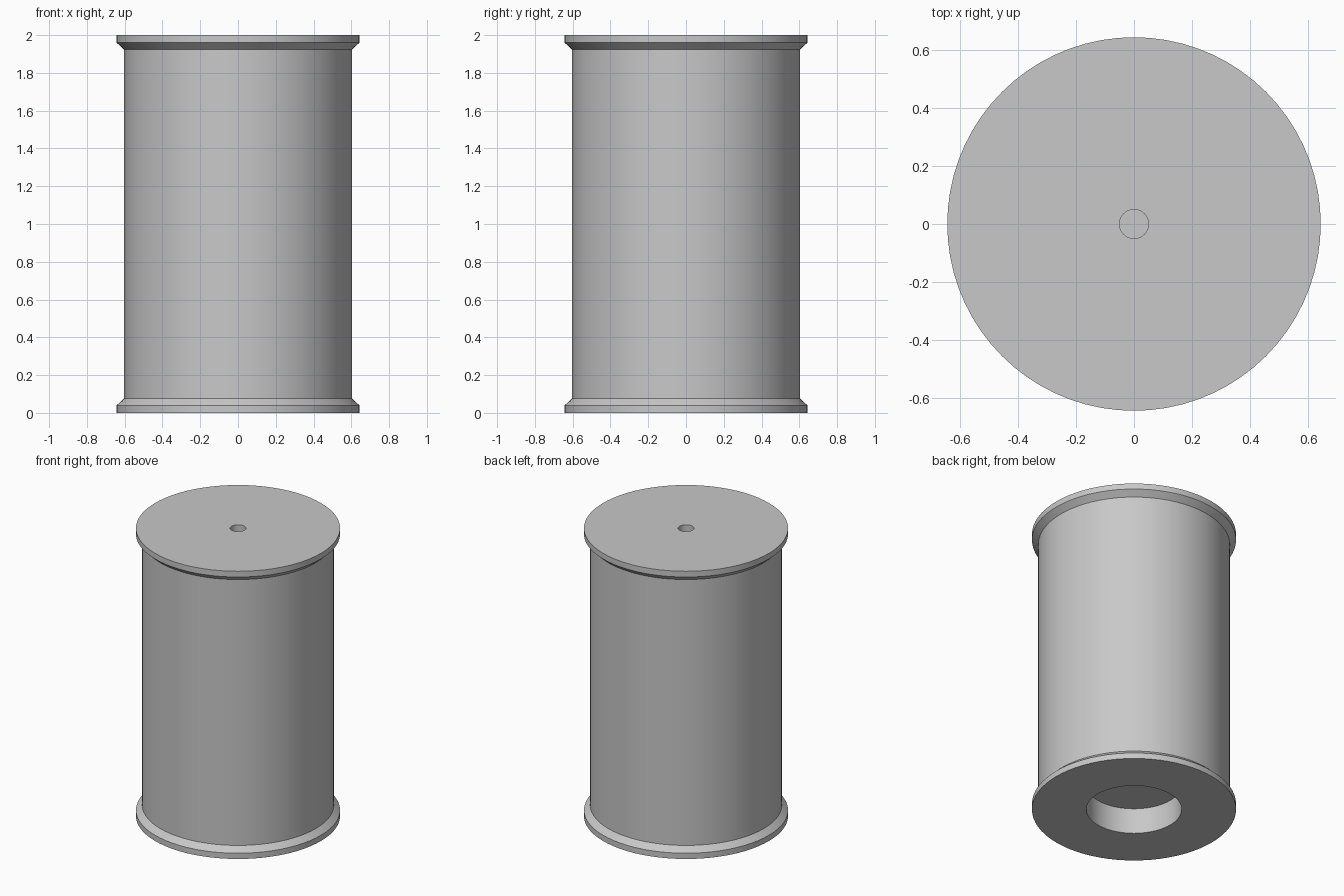
import bpy, bmesh, math

cube = bpy.data.objects.get("Cube")
if cube:
    bpy.data.objects.remove(cube, do_unlink=True)

SEGMENTS = 72
HEIGHT = 2.0
FLANGE_R, BODY_R = 0.643, 0.604
RIM, TAPER = 0.04, 0.076          # flange rim height, end of its slope
BORE_R, BORE_DEPTH = 0.3, 0.178   # wide recess underneath
PIN_R, PIN_DEPTH = 0.05, 0.178    # small hole in the top

grey = bpy.data.materials.new("plain grey")
grey.use_nodes = True
grey.diffuse_color = (0.58, 0.58, 0.58, 1)
grey.node_tree.nodes["Principled BSDF"].inputs["Base Color"].default_value = grey.diffuse_color


def lathe(name, profile):
    """Revolve a (radius, height) profile about z into a smooth solid."""
    bm = bmesh.new()
    verts = [bm.verts.new((r, 0, z)) for r, z in profile]
    edges = [bm.edges.new(pair) for pair in zip(verts, verts[1:])]
    bmesh.ops.spin(bm, geom=verts + edges, cent=(0, 0, 0), axis=(0, 0, 1),
                   angle=math.tau, steps=SEGMENTS, use_merge=True)
    bmesh.ops.remove_doubles(bm, verts=bm.verts, dist=1e-5)
    bmesh.ops.recalc_face_normals(bm, faces=bm.faces)
    mesh = bpy.data.meshes.new(name)
    bm.to_mesh(mesh)
    bm.free()
    mesh.materials.append(grey)
    obj = bpy.data.objects.new(name, mesh)
    bpy.context.collection.objects.link(obj)
    bpy.ops.object.select_all(action="DESELECT")
    obj.select_set(True)
    bpy.context.view_layer.objects.active = obj
    bpy.ops.object.shade_smooth_by_angle(angle=math.radians(30))
    return obj


# One flange outline, mirrored for the top end
flange = [(FLANGE_R, 0), (FLANGE_R, RIM), (BODY_R, TAPER)]
top_flange = [(r, HEIGHT - z) for r, z in reversed(flange)]

# Recess, bottom flange, barrel, top flange, pin hole
recess = [(0, BORE_DEPTH), (BORE_R, BORE_DEPTH), (BORE_R, 0)]
pin_hole = [(PIN_R, HEIGHT), (PIN_R, HEIGHT - PIN_DEPTH), (0, HEIGHT - PIN_DEPTH)]
lathe("flanged_roller", recess + flange + top_flange + pin_hole)
